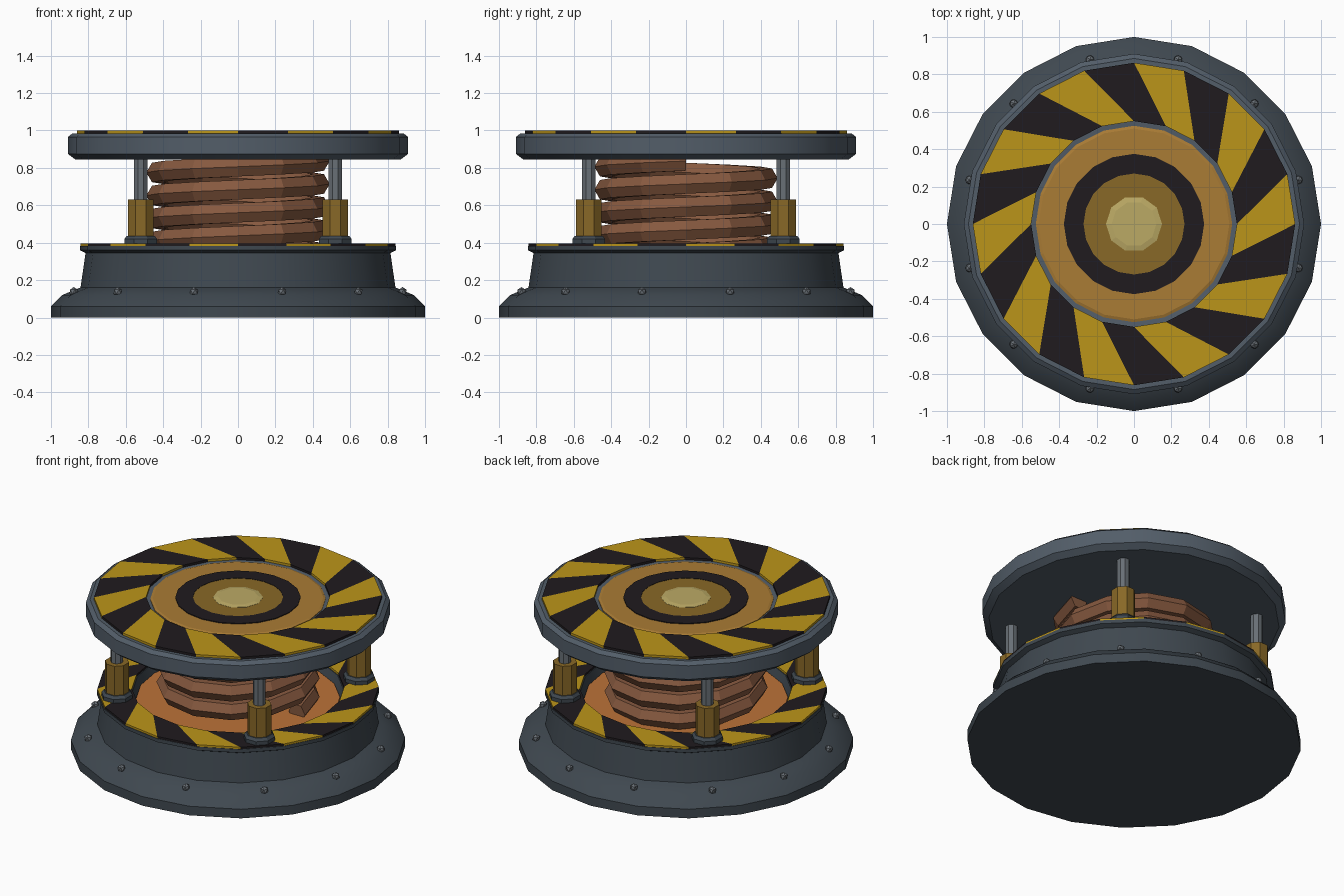
import bpy, bmesh
from math import sin, cos, pi, radians

if "Cube" in bpy.data.objects:
    bpy.data.objects.remove(bpy.data.objects["Cube"])

N = 20


def mat(name, r, g, b):
    m = bpy.data.materials.new(name)
    m.diffuse_color = (r, g, b, 1)
    m.use_nodes = True
    m.node_tree.nodes["Principled BSDF"].inputs["Base Color"].default_value = m.diffuse_color
    return m


SLATE_DARK = mat("dark_slate", .05, .065, .08)
SLATE = mat("slate", .085, .11, .14)
BLACK = mat("black", .014, .011, .013)
YELLOW = mat("yellow", .5, .3, .01)
COPPER = mat("copper", .24, .1, .05)
ORANGE = mat("orange", .5, .17, .04)
BRONZE = mat("bronze", .4, .2, .035)
GOLD = mat("dull_gold", .25, .14, .02)
PALE = mat("pale_gold", .5, .4, .13)
STEEL = mat("steel", .14, .16, .18)


def finish(name, bm, material, smooth=False):
    bmesh.ops.remove_doubles(bm, verts=bm.verts, dist=1e-5)
    bmesh.ops.recalc_face_normals(bm, faces=bm.faces)
    me = bpy.data.meshes.new(name)
    bm.to_mesh(me)
    bm.free()
    me.materials.append(material)
    ob = bpy.data.objects.new(name, me)
    bpy.context.collection.objects.link(ob)
    if smooth:
        bpy.ops.object.select_all(action='DESELECT')
        ob.select_set(True)
        bpy.context.view_layer.objects.active = ob
        bpy.ops.object.shade_smooth_by_angle(angle=radians(25))
    return ob


def lathe(name, profile, material, sides=N, smooth=False, loc=(0, 0), phase=0, closed=False):
    """Spin an (r, z) profile round a vertical axis; ends are capped, or joined if closed."""
    bm = bmesh.new()
    rings = [[bm.verts.new((loc[0] + r * cos(phase + 2 * pi * i / sides),
                            loc[1] + r * sin(phase + 2 * pi * i / sides), z))
              for i in range(sides)] for r, z in profile]
    pairs = list(zip(rings, rings[1:]))
    if closed:
        pairs.append((rings[-1], rings[0]))
    for a, b in pairs:
        for i in range(sides):
            j = (i + 1) % sides
            bm.faces.new((a[i], a[j], b[j], b[i]))
    if not closed:
        bm.faces.new(rings[0])
        bm.faces.new(rings[-1])
    return finish(name, bm, material, smooth)


def stripes(name, r_in, r_out, z0, z1, parity, material):
    """Every second slanted wedge of a hazard ring."""
    bm = bmesh.new()
    step = 2 * pi / N
    for k in range(parity, N, 2):
        a = k * step
        corners = [(r_out, a), (r_out, a + step), (r_in, a), (r_in, a - step)]
        lo = [bm.verts.new((r * cos(t), r * sin(t), z0)) for r, t in corners]
        hi = [bm.verts.new((r * cos(t), r * sin(t), z1)) for r, t in corners]
        bm.faces.new(lo[::-1])
        bm.faces.new(hi)
        for i in range(4):
            j = (i + 1) % 4
            bm.faces.new((lo[i], lo[j], hi[j], hi[i]))
    finish(name, bm, material)


# Base with a shallow well
lathe("base", [(1, 0), (1, .06), (.94, .12), (.87, .15), (.842, .16), (.815, .345),
               (.845, .36), (.845, .383), (.63, .383), (.61, .31)], SLATE_DARK, smooth=True)
lathe("well_floor", [(.61, .305), (.61, .33)], ORANGE)

# Hazard rings on base and plate
for part, r_in, r_out, z0, z1 in (("base", .635, .842, .38, .396),
                                  ("plate", .55, .862, .98, 1.0)):
    stripes(part + "_yellow_stripes", r_in, r_out, z0, z1, 0, YELLOW)
    stripes(part + "_black_stripes", r_in, r_out, z0, z1, 1, BLACK)

# Rivets around the foot
bm = bmesh.new()
for k in range(12):
    a = radians(15 + 30 * k)
    new = bmesh.ops.create_icosphere(bm, subdivisions=1, radius=.025)["verts"]
    bmesh.ops.translate(bm, verts=new, vec=(.91 * cos(a), .91 * sin(a), .138))
finish("rivets", bm, STEEL)

# Coil spring with hexagonal section
bm = bmesh.new()
seg, turns, prev = 12, 4, None
for i in range(seg * turns + 1):
    a = 2 * pi * i / seg
    z = .345 + .123 * i / seg
    ring = []
    for j in range(6):
        t = j * pi / 3
        r = .43 + .06 * cos(t)
        ring.append(bm.verts.new((r * cos(a), r * sin(a), z + .06 * sin(t))))
    if prev:
        for j in range(6):
            k = (j + 1) % 6
            bm.faces.new((prev[j], prev[k], ring[k], ring[j]))
    else:
        bm.faces.new(ring)
    prev = ring
bm.faces.new(prev)
finish("spring", bm, COPPER)

# Four guide posts
for n, (sx, sy) in enumerate([(1, 1), (-1, 1), (-1, -1), (1, -1)], 1):
    p = (.52 * sx, .52 * sy)
    lathe(f"post_collar_{n}", [(.095, .39), (.095, .42), (.08, .437)], SLATE_DARK, 8, loc=p, phase=pi / 8)
    lathe(f"post_sleeve_{n}", [(.073, .43), (.073, .63)], GOLD, 8, loc=p, phase=pi / 8)
    lathe(f"post_rod_{n}", [(.038, .62), (.038, .86)], STEEL, 8, loc=p, phase=pi / 8)

# Top plate and its target rings
lathe("top_plate", [(.87, .845), (.91, .875), (.91, .965), (.885, .985), (.55, .985),
                    (.52, .98)], SLATE, smooth=True)
lathe("bronze_disc", [(.525, .97), (.525, .985), (.51, .99)], BRONZE)
lathe("black_ring", [(.375, .985), (.375, .995), (.27, .995), (.27, .985)], BLACK, closed=True)
lathe("gold_disc", [(.27, .985), (.27, .993)], GOLD)
lathe("centre_button", [(.15, .985), (.15, .994), (.12, 1.0)], PALE, 10)
